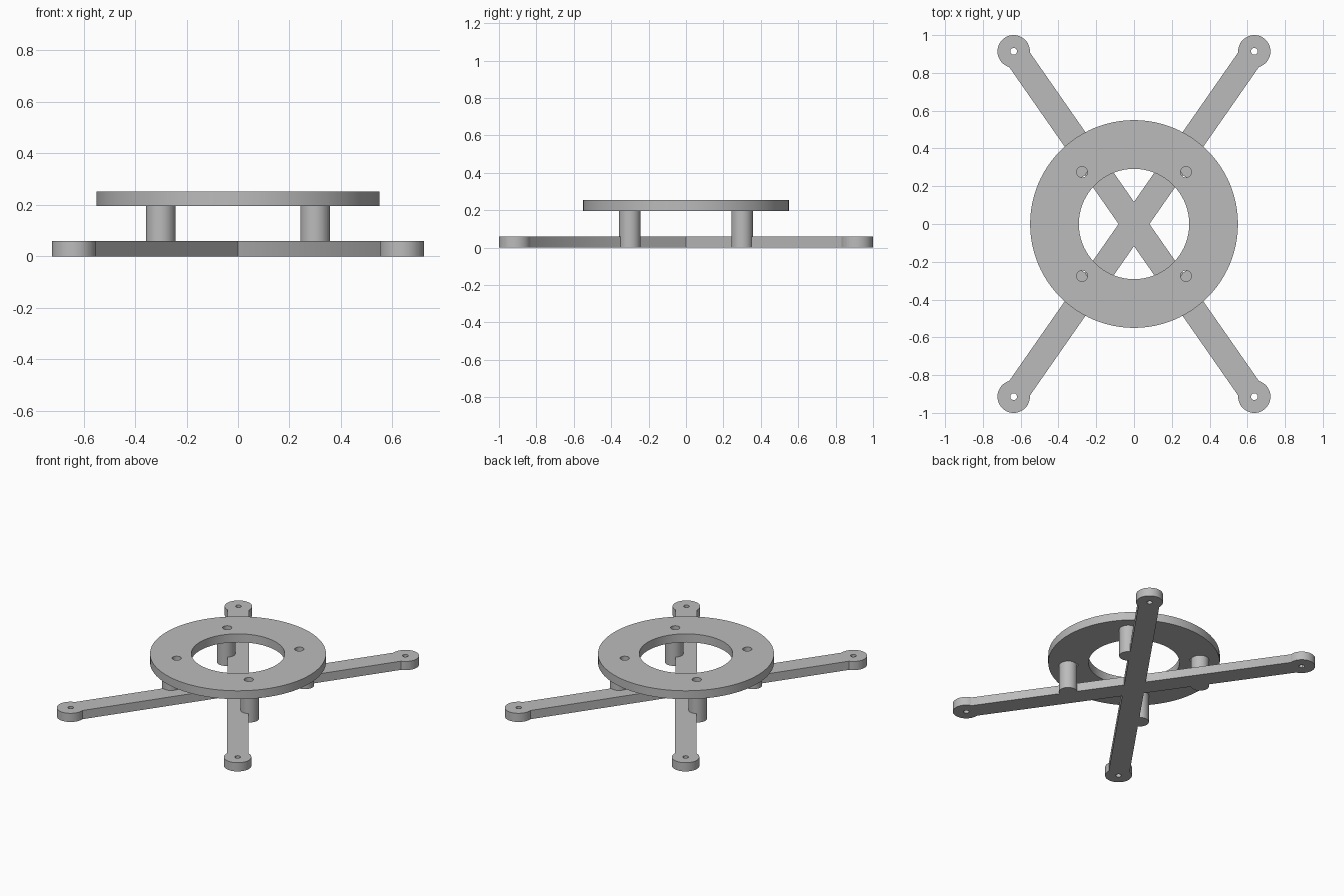
import bpy
import math

cube = bpy.data.objects.get("Cube")
if cube:
    bpy.data.objects.remove(cube, do_unlink=True)

GREY = (0.5, 0.5, 0.5, 1.0)
metal = bpy.data.materials.new("light grey")
metal.use_nodes = True
metal.diffuse_color = GREY
metal.node_tree.nodes["Principled BSDF"].inputs["Base Color"].default_value = GREY

PAD_X, PAD_Y = 0.637, 0.914
ARM_H = 0.06
RING_Z, RING_TOP = 0.195, 0.253
CORNERS = [(sx, sy) for sx in (-1, 1) for sy in (-1, 1)]


def finish(name):
    ob = bpy.context.object
    ob.name = ob.data.name = name
    ob.data.materials.append(metal)
    return ob


def disc(name, x, y, r, z0, z1, sides=48):
    bpy.ops.mesh.primitive_cylinder_add(vertices=sides, radius=r, depth=z1 - z0,
                                        location=(x, y, (z0 + z1) / 2))
    return finish(name)


def bar(name, length, width, height, angle):
    bpy.ops.mesh.primitive_cube_add(size=1, location=(0, 0, height / 2),
                                    rotation=(0, 0, angle))
    ob = finish(name)
    ob.scale = (length, width, height)
    return ob


def combine(target, other, operation):
    other.hide_render = True
    mod = target.modifiers.new(operation, "BOOLEAN")
    mod.operation = operation
    mod.solver = "EXACT"
    mod.object = other
    bpy.ops.object.select_all(action="DESELECT")
    target.select_set(True)
    bpy.context.view_layer.objects.active = target
    bpy.ops.object.modifier_apply(modifier=mod.name)
    bpy.data.objects.remove(other, do_unlink=True)


def smooth(ob):
    bpy.ops.object.select_all(action="DESELECT")
    ob.select_set(True)
    bpy.context.view_layer.objects.active = ob
    bpy.ops.object.shade_smooth_by_angle(angle=math.radians(30))


# Crossed arms with round end pads and bolt holes
angle = math.atan2(PAD_Y, PAD_X)
length = 2 * math.hypot(PAD_X, PAD_Y)
frame = bar("cross_frame", length, 0.134, ARM_H, angle)
combine(frame, bar("second_arm", length, 0.134, ARM_H, -angle), "UNION")
for sx, sy in CORNERS:
    combine(frame, disc("end_pad", sx * PAD_X, sy * PAD_Y, 0.086, 0, ARM_H), "UNION")

# Posts standing beside the arms and carrying the ring
for sx, sy in CORNERS:
    combine(frame, disc("post", sx * 0.3, sy * 0.3, 0.058, 0, RING_Z), "UNION")
for sx, sy in CORNERS:
    combine(frame, disc("bolt_cutter", sx * PAD_X, sy * PAD_Y, 0.018, -0.1, 0.1, 24),
            "DIFFERENCE")
smooth(frame)

# Top ring with central opening and four screw holes
ring = disc("top_ring", 0, 0, 0.55, RING_Z, RING_TOP, 96)
combine(ring, disc("opening_cutter", 0, 0, 0.292, 0.1, 0.4, 96), "DIFFERENCE")
for sx, sy in CORNERS:
    combine(ring, disc("screw_cutter", sx * 0.275, sy * 0.275, 0.029, 0.1, 0.4, 24),
            "DIFFERENCE")
smooth(ring)
